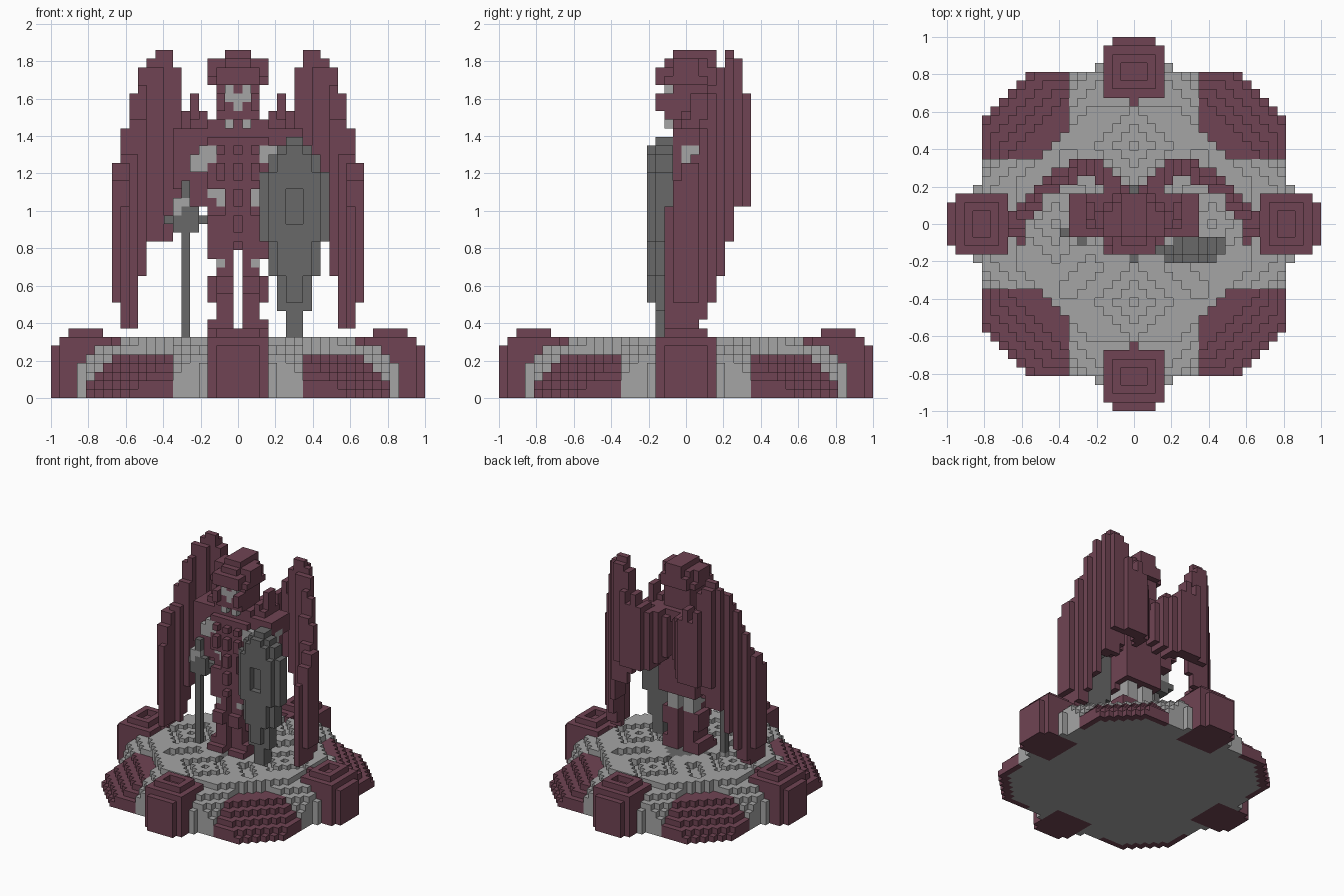
import bpy, bmesh

U = 2 / 43  # edge length of one block

cube = bpy.data.objects.get("Cube")
if cube:
    bpy.data.objects.remove(cube)


def srgb(*c):
    return tuple(((v / 255 + 0.055) / 1.055) ** 2.4 for v in c) + (1.0,)


def material(name, colour):
    m = bpy.data.materials.new(name)
    m.use_nodes = True
    m.diffuse_color = colour
    node = next(n for n in m.node_tree.nodes if n.type == 'BSDF_PRINCIPLED')
    node.inputs["Base Color"].default_value = colour
    return m


MATS = [material("dark red", srgb(112, 68, 83)),
        material("light grey", srgb(165, 165, 165)),
        material("dark grey", srgb(104, 104, 104))]
RED, GREY, DARK = 0, 1, 2

taken = {}  # every filled block and its colour
parts = {}  # blocks of each part


def put(part, xs, ys, zs, mat=RED, repaint=False):
    """Fill an inclusive range of blocks; repaint recolours filled ones."""
    for i in range(xs[0], xs[1] + 1):
        for j in range(ys[0], ys[1] + 1):
            for k in range(zs[0], zs[1] + 1):
                c = (i, j, k)
                if c not in taken:
                    parts.setdefault(part, []).append(c)
                    taken[c] = mat
                elif repaint:
                    taken[c] = mat


def both(part, xs, ys, zs, mat=RED, repaint=False):
    """Fill a range on the left side and its mirror on the right."""
    put("left_" + part, xs, ys, zs, mat, repaint)
    put("right_" + part, (-xs[1], -xs[0]), ys, zs, mat, repaint)


# Base: grey octagonal plinth, sloped red corner panels, four red pillars
GREY_REACH = [18, 18, 18, 18, 17, 16, 13]
GREY_SUM = [24, 24, 24, 23, 22, 20, 18]
PANEL_REACH = [17, 17, 16, 15, 14]
PANEL_SUM = [29, 28, 26, 24, 22]


def pillar(a, b, k):
    if k < 6:
        return 15 <= a <= 21 and b <= (2 if a == 21 else 3)
    if k == 6:
        return (15 <= a <= 20 and b <= 3) or (a == 14 and b == 0)
    hole = 17 <= a <= 18 and b <= 1
    return 16 <= a <= 19 and b <= 2 and not hole


def plinth(a, b, k):
    if k > 6:
        return False
    if b <= 4:
        inside = a <= GREY_REACH[k]
    elif b <= 7:
        inside = a <= min(17, GREY_REACH[k]) and a + b <= GREY_SUM[k]
    else:
        # the lowest layer runs on beneath the red panels
        inside = a + b <= 18 or (k == 0 and a <= 16 and a + b <= 27)
    # diamond channels carved in the top surface
    d = abs(a - 9) + b
    pit = k == 6 and 4 < a < 14 and a + b < 17 and (d == 0 or d % 5 in (3, 4))
    return inside and not pit


def panel(a, b, k):
    return k < 5 and b >= 8 and a <= PANEL_REACH[k] and 18 < a + b <= PANEL_SUM[k]


for i in range(-21, 22):
    for j in range(-21, 22):
        a, b = max(abs(i), abs(j)), min(abs(i), abs(j))
        for k in range(8):
            for part, test, mat in (("pillars", pillar, RED), ("plinth", plinth, GREY),
                                    ("corner_panels", panel, RED)):
                if test(a, b, k):
                    put(part, (i, i), (j, j), (k, k), mat)

# Dark diamond under the feet
for i in range(-4, 5):
    put("plinth", (i, i), (abs(i) - 4, 4 - abs(i)), (6, 6), DARK, True)

# Legs with feet, knee plates and grey thighs
both("leg", (1, 2), (-2, 1), (7, 16))
both("leg", (1, 3), (-3, 1), (7, 7))
both("leg", (1, 3), (-2, 1), (8, 8))
both("leg", (3, 3), (-1, 1), (11, 13))
both("leg", (3, 3), (-2, -1), (16, 16))
both("leg", (1, 2), (-3, -3), (12, 13))
both("leg", (2, 2), (-2, -1), (15, 15), GREY, True)
both("leg", (1, 2), (0, 1), (14, 16), GREY, True)

# Torso: hips, narrower waist, chest with raised armour studs
put("torso", (-3, 3), (-2, 2), (17, 20))
put("torso", (-3, 3), (-1, 2), (21, 23))
put("torso", (-1, 1), (-2, -2), (21, 23))
put("torso", (-3, 3), (-2, 2), (24, 29))
put("torso", (-3, 3), (-1, 3), (30, 31))
both("waist", (2, 3), (-1, 0), (23, 23), GREY, True)
both("waist", (2, 2), (-1, 0), (22, 22), GREY, True)
for k in range(17, 29):
    for i in range(-2, 3):
        if i % 2 == 0 and k % 3 != 0 and (k > 23 or i == 0):
            put("armour_studs", (i, i), (-3, -3), (k, k))

# Head and face
put("head", (-2, 2), (-2, 2), (32, 34))
put("head", (-1, 1), (-2, 2), (35, 35))
put("head", (-2, 2), (-1, 2), (35, 35))
put("head", (-1, 1), (-1, 2), (31, 31))
both("cheek_guard", (2, 2), (-3, -3), (33, 34))
put("head", (-1, 1), (-2, -2), (34, 34), GREY, True)
put("head", (0, 0), (-2, -2), (33, 33), GREY, True)
both("brow", (1, 1), (-2, -2), (35, 35), GREY, True)
both("chin", (1, 1), (-2, -2), (31, 31), GREY)

# Crest: broad brim, stepped dome and upturned side horns
put("crest", (-2, 2), (-3, 3), (36, 37))
put("crest", (-3, 3), (-2, 2), (36, 36))
put("crest", (-1, 1), (-2, 3), (38, 38))
put("crest", (-2, 2), (-1, 2), (38, 38))
put("crest", (-1, 1), (-1, 3), (39, 39))
both("crest_horn", (3, 3), (-1, 1), (37, 38))

# Shoulders, spikes and arms
both("shoulder", (4, 7), (-1, 3), (28, 30))
both("shoulder", (4, 5), (0, 3), (31, 31))
both("shoulder_spike", (5, 5), (1, 2), (32, 34))
both("shoulder_spike", (4, 4), (0, 1), (32, 32))
both("arm", (4, 6), (-1, 1), (22, 27))
both("arm", (7, 7), (-1, 1), (24, 27))
both("arm", (3, 4), (-2, -2), (28, 28), GREY, True)
both("arm", (3, 5), (-2, -2), (27, 27), GREY, True)
both("arm", (4, 5), (-2, -2), (26, 26), GREY)
both("elbow", (7, 7), (0, 1), (28, 28), GREY, True)
both("elbow", (7, 7), (0, 0), (27, 27), GREY, True)
both("hand", (6, 7), (-2, -1), (21, 22), GREY)

# Wings: x, first y, last y, lowest block, top; limits slope the top forward
WING = [(1, 2, 4, 24, 31), (2, 3, 5, 23, 32), (3, 4, 6, 22, 32),
        (4, 5, 7, 22, 33), (5, 6, 7, 22, 35), (6, 6, 7, 22, 33),
        (7, 5, 7, 20, 38), (8, 5, 6, 18, 40), (9, 4, 6, 18, 40),
        (10, 4, 5, 18, 39), (11, 2, 4, 14, 38), (12, 1, 3, 8, 35),
        (13, -2, 2, 8, 31), (14, -1, 1, 11, 27)]
TOP_LIMIT = {7: 35, 6: 39, 5: 40, 4: 38, 3: 36, 2: 32, 1: 28, 0: 27, -1: 25, -2: 22}
LOW_LIMIT = {7: 22, 6: 22, 5: 14, 4: 12, 3: 11, 2: 9}
for x, y0, y1, low, top in WING:
    for y in range(y0, y1 + 1):
        both("wing", (x, x), (y, y),
             (max(low, LOW_LIMIT.get(y, 8)), min(top, TOP_LIMIT[y]) - 1))

# Sword, point down in the right hand
put("sword", (-6, -6), (-2, -2), (7, 18), DARK)
put("sword", (-7, -5), (-2, -1), (19, 20), DARK)
put("sword", (-8, -4), (-1, -1), (20, 20), DARK)
put("sword", (-5, -5), (-2, -2), (21, 21), DARK)
put("sword", (-6, -6), (-2, -2), (21, 21), DARK, True)
put("sword", (-6, -6), (-2, -2), (23, 24), DARK)

# Long shield around x = 6.5: half width, layer range
for half, low, top in ((1, 7, 9), (2, 10, 13), (3, 14, 17), (4, 18, 25),
                       (3, 26, 27), (2, 28, 28), (1, 29, 29)):
    put("shield", (7 - half, 6 + half), (-3, -2), (low, top), DARK)

# Raised face of the shield, with a sunken centre
for half, low, top in ((1, 11, 13), (2, 14, 17), (3, 18, 25), (2, 26, 27), (1, 28, 28)):
    for k in range(low, top + 1):
        gap = 1 if 20 <= k <= 23 else 0
        put("shield", (7 - half, 6 - gap), (-4, -4), (k, k), DARK)
        put("shield", (7 + gap, 6 + half), (-4, -4), (k, k), DARK)

# Turn the blocks of each part into a mesh of outer faces only
SIDES = []
for axis in range(3):
    for s in (-1, 1):
        quad = [(-1, -1), (1, -1), (1, 1), (-1, 1)]
        if s < 0:
            quad.reverse()
        n = [0, 0, 0]
        n[axis] = s
        corners = []
        for p, q in quad:
            v = [0, 0, 0]
            v[axis], v[(axis + 1) % 3], v[(axis + 2) % 3] = s, p, q
            corners.append(v)
        SIDES.append((n, corners))

for name, cells in parts.items():
    bm = bmesh.new()
    verts = {}
    for c in cells:
        for n, corners in SIDES:
            if (c[0] + n[0], c[1] + n[1], c[2] + n[2]) in taken:
                continue
            loop = []
            for v in corners:
                key = tuple(2 * c[t] + v[t] for t in range(3))
                if key not in verts:
                    verts[key] = bm.verts.new((key[0] * U / 2, key[1] * U / 2, (key[2] + 1) * U / 2))
                loop.append(verts[key])
            bm.faces.new(loop).material_index = taken[c]
    mesh = bpy.data.meshes.new(name)
    bm.to_mesh(mesh)
    bm.free()
    for m in MATS:
        mesh.materials.append(m)
    bpy.context.collection.objects.link(bpy.data.objects.new(name, mesh))
